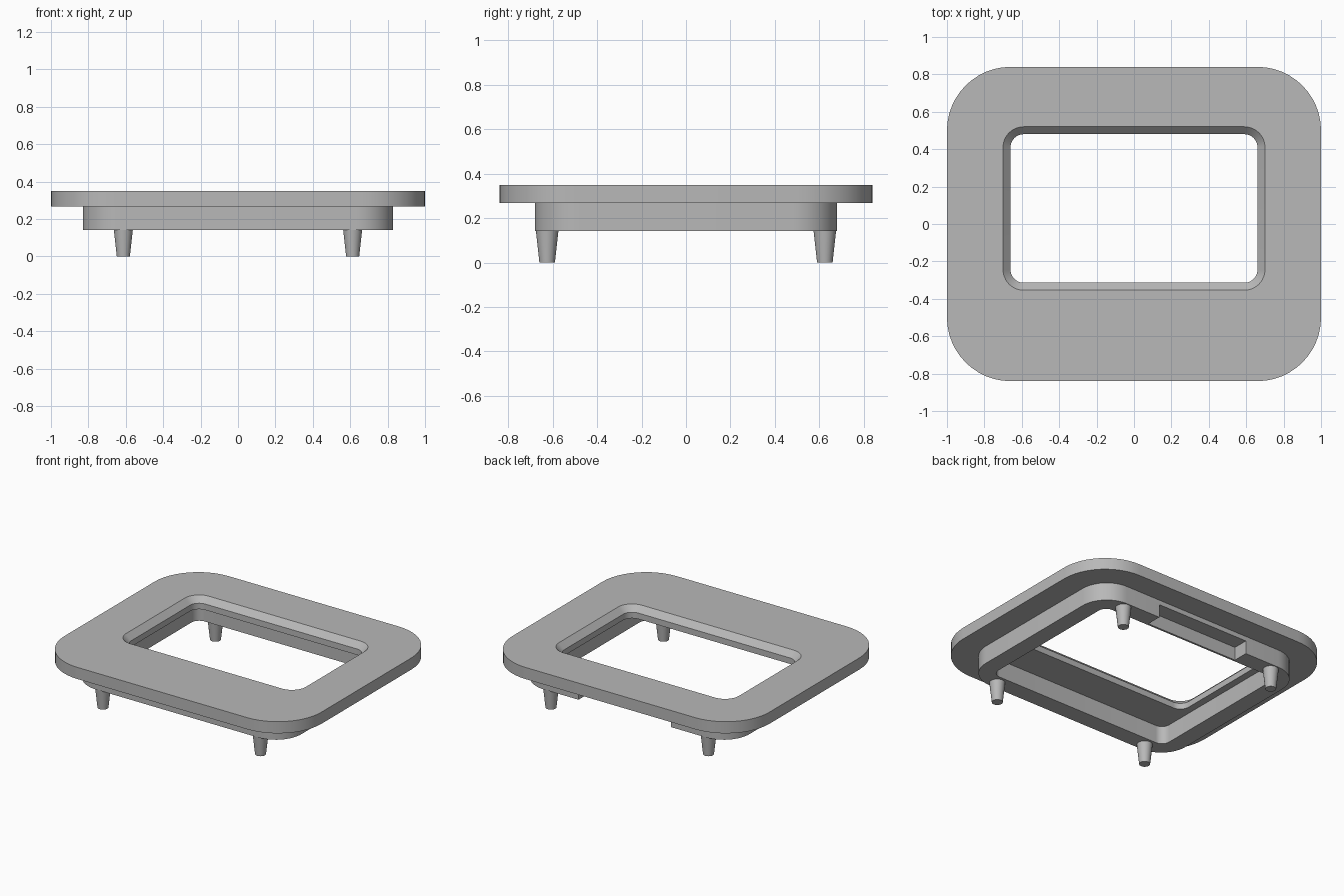
import bpy
import bmesh
from math import cos, sin, pi, radians

cube = bpy.data.objects.get("Cube")
if cube:
    bpy.data.objects.remove(cube, do_unlink=True)

# One plain grey for everything
grey = bpy.data.materials.new("matte grey")
grey.use_nodes = True
colour = (0.48, 0.48, 0.48, 1)
grey.diffuse_color = colour
grey.node_tree.nodes["Principled BSDF"].inputs["Base Color"].default_value = colour


def rounded_loop(half_x, half_y, radius, z, centre_y=0, steps=12):
    """Points of a rounded rectangle, counter-clockwise."""
    points = []
    for corner, (sx, sy) in enumerate([(1, 1), (-1, 1), (-1, -1), (1, -1)]):
        for i in range(steps + 1):
            a = (corner + i / steps) * pi / 2
            points.append((sx * (half_x - radius) + radius * cos(a),
                           centre_y + sy * (half_y - radius) + radius * sin(a), z))
    return points


def make_object(name, bm):
    bmesh.ops.recalc_face_normals(bm, faces=bm.faces)
    mesh = bpy.data.meshes.new(name)
    bm.to_mesh(mesh)
    bm.free()
    mesh.materials.append(grey)
    obj = bpy.data.objects.new(name, mesh)
    bpy.context.collection.objects.link(obj)
    return obj


def make_frame(name, loops):
    """Join a closed cycle of matching loops into a solid frame."""
    bm = bmesh.new()
    rings = [[bm.verts.new(p) for p in loop] for loop in loops]
    for a, b in zip(rings, rings[1:] + rings[:1]):
        for i in range(len(a)):
            j = (i + 1) % len(a)
            bm.faces.new((a[i], a[j], b[j], b[i]))
    return make_object(name, bm)


def activate(obj):
    bpy.ops.object.select_all(action='DESELECT')
    obj.select_set(True)
    bpy.context.view_layer.objects.active = obj


def smooth(obj):
    activate(obj)
    bpy.ops.object.shade_smooth_by_angle(angle=radians(30))


# Top plate with an offset, chamfered window
window_y = 0.083
top_plate = make_frame("top_plate", [
    rounded_loop(1, 0.84, 0.34, 0.268),
    rounded_loop(1, 0.84, 0.34, 0.35),
    rounded_loop(0.7, 0.437, 0.11, 0.35, window_y),
    rounded_loop(0.66, 0.397, 0.07, 0.31, window_y),
    rounded_loop(0.66, 0.397, 0.07, 0.268, window_y)])
smooth(top_plate)

# Rim under the plate
lower_rim = make_frame("lower_rim", [
    rounded_loop(0.83, 0.68, 0.2, 0.142),
    rounded_loop(0.83, 0.68, 0.2, 0.268),
    rounded_loop(0.71, 0.558, 0.06, 0.268),
    rounded_loop(0.71, 0.558, 0.06, 0.142)])

# Recess in the back of the rim, open below
bm = bmesh.new()
bmesh.ops.create_cube(bm, size=1)
bmesh.ops.scale(bm, vec=(0.72, 0.2, 0.2), verts=bm.verts)
bmesh.ops.translate(bm, vec=(0, 0.672, 0.135), verts=bm.verts)
cutter = make_object("recess_cutter", bm)
cutter.hide_render = True
cut = lower_rim.modifiers.new("back_recess", 'BOOLEAN')
cut.operation = 'DIFFERENCE'
cut.solver = 'EXACT'
cut.object = cutter
activate(lower_rim)
bpy.ops.object.modifier_apply(modifier=cut.name)
bpy.data.objects.remove(cutter, do_unlink=True)
smooth(lower_rim)

# Four tapered feet
for side, sx in (("left", 1), ("right", -1)):
    for end, sy in (("front", -1), ("back", 1)):
        bm = bmesh.new()
        bmesh.ops.create_cone(bm, cap_ends=True, segments=32, radius1=0.035,
                              radius2=0.051, depth=0.145)
        bmesh.ops.translate(bm, vec=(sx * 0.613, sy * 0.625, 0.0725), verts=bm.verts)
        smooth(make_object(f"{end}_{side}_foot", bm))
